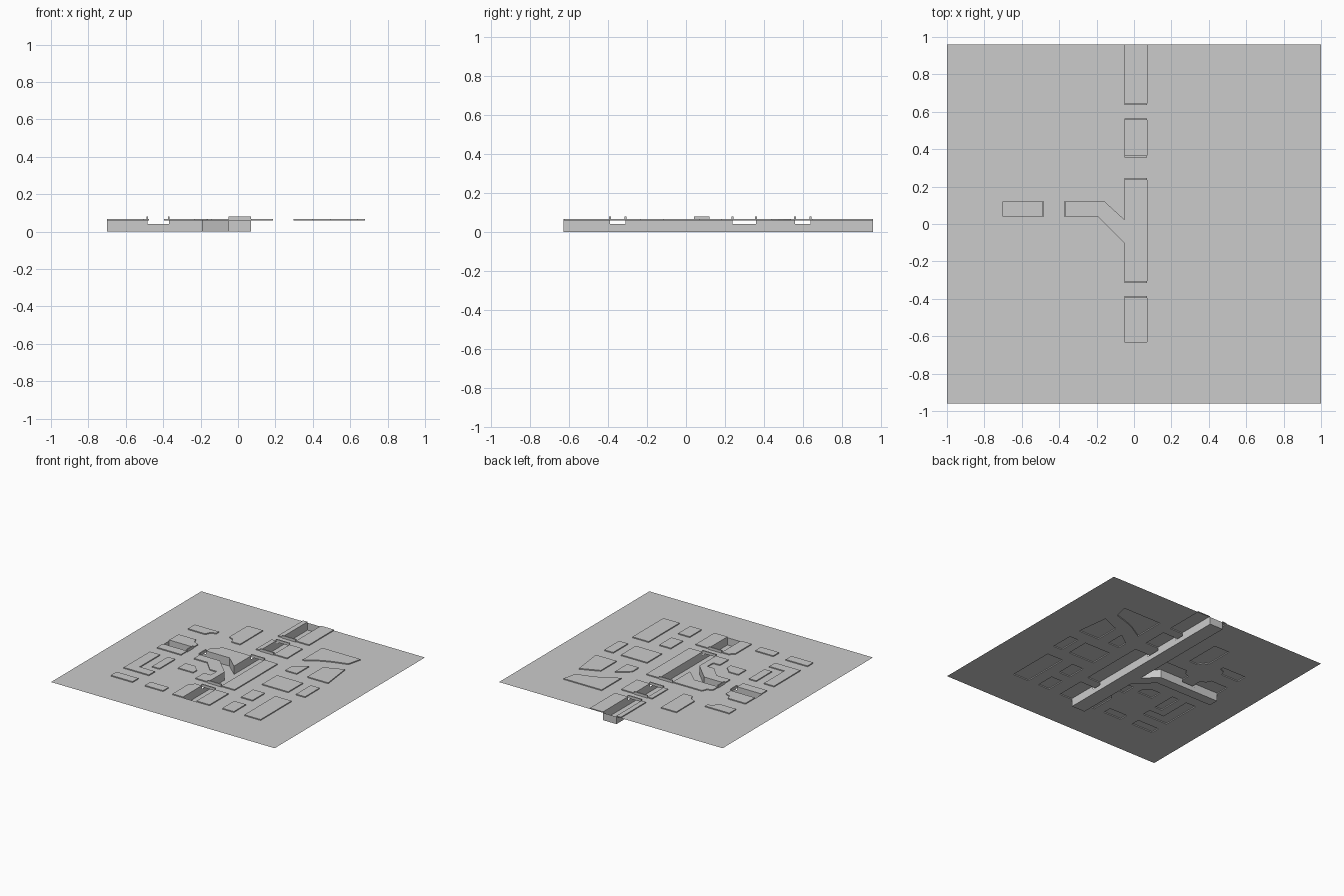
import bpy, bmesh
from mathutils import Vector
from mathutils.geometry import delaunay_2d_cdt

if "Cube" in bpy.data.objects:
    bpy.data.objects.remove(bpy.data.objects["Cube"])

STREET, PAVE, WATER, ARCH = 0.059, 0.067, 0.0, 0.04
CX0, CX1 = -0.05, 0.07            # main canal sides
WY0, WY1 = 0.04, 0.12             # west canal sides
CROSS = [(-0.39, -0.31), (0.24, 0.36), (0.56, 0.64)]   # streets bridging the main canal
WEST_STREET = (-0.485, -0.37)     # street bridging the west canal


def rect(x0, x1, y0, y1):
    return [(x0, y0), (x1, y0), (x1, y1), (x0, y1)]


def arc(sx, sy):
    """Corner cut by the roundabout, from the vertical to the horizontal street."""
    return [(-0.4275 + sx * a, 0.30 + sy * b)
            for a, b in ((0.0575, 0.118), (0.1, 0.1), (0.118, 0.06))]


# canal openings
canals = [rect(CX0, CX1, -0.63, -0.39), rect(CX0, CX1, 0.36, 0.56), rect(CX0, CX1, 0.64, 0.96),
          rect(-0.7, WEST_STREET[0], WY0, WY1),
          [(CX0, -0.31), (CX1, -0.31), (CX1, 0.24), (CX0, 0.24), (CX0, 0.02), (-0.16, WY1),
           (-0.37, WY1), (-0.37, WY0), (-0.19, WY0), (CX0, -0.10)]]
# decks carrying the streets over the canals
bridges = [rect(CX0, CX1, a, b) for a, b in CROSS] + [rect(*WEST_STREET, WY0, WY1)]

# pavement blocks: quays along the main canal
blocks = [rect(CX1, 0.187, a, b) for a, b in ((-0.63, -0.39), (-0.31, 0.24), (0.36, 0.56), (0.64, 0.96))]
blocks += [rect(-0.09, CX0, a, b) for a, b in ((0.36, 0.56), (0.64, 0.96))]
# rectangular blocks
blocks += [rect(*r) for r in (
    (-0.7, -0.485, -0.035, WY0), (-0.54, -0.475, -0.325, -0.125),
    (-0.7, -0.505, -0.625, -0.552), (-0.395, -0.233, -0.625, -0.552),
    (0.297, 0.53, -0.115, 0.073), (0.6, 0.68, -0.115, 0.073),
    (0.297, 0.4, -0.385, -0.23), (0.297, 0.4, -0.625, -0.472), (0.495, 0.64, -0.625, -0.23))]
# blocks around the roundabout
blocks += [
    [(-0.7, 0.36)] + arc(-1, 1)[::-1] + [(-0.485, 0.447), (-0.7, 0.447)],
    [(-0.7, WY1), (-0.485, WY1)] + arc(-1, -1) + [(-0.7, 0.24)],
    arc(1, 1) + [(-0.233, 0.36), (-0.233, 0.652), (-0.37, 0.652)],
    [(-0.37, WY1), (-0.16, WY1), (CX0, 0.02), (CX0, 0.24)] + arc(1, -1)[::-1]]
# irregular western blocks
blocks += [
    [(-0.37, WY0), (-0.37, -0.035), (-0.25, -0.035), (-0.165, -0.125), (-0.103, -0.125),
     (-0.103, -0.2), (-0.163, -0.2), (-0.163, -0.31), (CX0, -0.31), (CX0, -0.10), (-0.19, WY0)],
    [(-0.7, -0.46), (-0.475, -0.46), (-0.475, -0.385), (-0.61, -0.385), (-0.61, -0.125), (-0.7, -0.125)],
    [(-0.37, -0.237), (-0.235, -0.237), (-0.235, -0.19), (-0.285, -0.14), (-0.37, -0.14)],
    [(-0.145, -0.63), (CX0, -0.63), (CX0, -0.39), (-0.108, -0.39), (-0.145, -0.43)]]
# irregular eastern blocks
blocks += [
    [(0.297, 0.40), (0.42, 0.473), (0.495, 0.502), (0.613, 0.537), (0.64, 0.652), (0.297, 0.652)],
    [(0.297, 0.18), (0.4, 0.18), (0.4, 0.335), (0.297, 0.26)],
    [(0.495, 0.18), (0.68, 0.18), (0.647, 0.443), (0.495, 0.38)]]

# split the whole plan into triangles that know their region
polys = [rect(-1, 1, -0.96, 0.96)] + canals + bridges + blocks
pts, faces = [], []
for p in polys:
    faces.append(list(range(len(pts), len(pts) + len(p))))
    pts += [Vector(q) for q in p]
verts, _, tris, _, _, origin = delaunay_2d_cdt(pts, [], faces, 1, 1e-5)
nc, nb = len(canals), len(canals) + len(bridges)


def region(src):
    kinds = {"canal" if 0 < i <= nc else "bridge" if nc < i <= nb else "block" for i in src if i}
    return next((k for k in ("canal", "bridge", "block") if k in kinds), "street")


LEVEL = {"canal": WATER, "bridge": STREET, "block": PAVE, "street": STREET}
kind = [region(s) for s in origin]
side = {(t[i], t[(i + 1) % len(t)]): k for t, k in zip(tris, kind) for i in range(len(t))}


def make(name, quads):
    """Mesh object from a list of coordinate faces."""
    bm = bmesh.new()
    for q in quads:
        bm.faces.new([bm.verts.new(c) for c in q])
    bmesh.ops.remove_doubles(bm, verts=bm.verts, dist=1e-5)
    bmesh.ops.dissolve_limit(bm, angle_limit=0.01, verts=bm.verts, edges=bm.edges)
    me = bpy.data.meshes.new(name)
    bm.to_mesh(me)
    bm.free()
    bpy.context.collection.objects.link(bpy.data.objects.new(name, me))


def wall(a, b, lo, hi):
    return [(*a, lo), (*b, lo), (*b, hi), (*a, hi)]


# horizontal surfaces at their level
parts = {"street": [], "block": [], "canal": []}
for t, k in zip(tris, kind):
    parts["street" if k == "bridge" else k].append([(*verts[i], LEVEL[k]) for i in t])
# vertical walls wherever the level changes
for (i, j), k in list(side.items()):
    n = side.get((j, i), "street")
    a, b = verts[i], verts[j]
    if {k, n} == {"canal", "bridge"}:
        continue                                   # open arch
    if LEVEL[k] > LEVEL[n]:
        parts["canal" if n == "canal" else "block"].append(wall(a, b, LEVEL[n], LEVEL[k]))
    elif (j, i) not in side and LEVEL[k] < LEVEL[n]:
        parts["canal"].append(wall(b, a, LEVEL[k], LEVEL[n]))   # canal end at the map edge
make("street_sheet", parts["street"])
make("pavement_blocks", parts["block"])
make("canal_trench", parts["canal"])

# low channel under each bridge: floor and two side walls
channel = []
for n, p in enumerate(bridges):
    channel.append([(*c, WATER) for c in p])
    sides = ((0, 3), (2, 1)) if n < len(CROSS) else ((1, 0), (3, 2))
    channel += [wall(p[i], p[j], WATER, ARCH) for i, j in sides]
make("bridge_channels", channel)

# railings across both edges of every bridge
T = 0.005


def box(name, x0, x1, y0, y1, z0, z1):
    bm = bmesh.new()
    bmesh.ops.create_cube(bm, size=1)
    for v in bm.verts:
        v.co = (x1 if v.co.x > 0 else x0, y1 if v.co.y > 0 else y0, z1 if v.co.z > 0 else z0)
    me = bpy.data.meshes.new(name)
    bm.to_mesh(me)
    bm.free()
    bpy.context.collection.objects.link(bpy.data.objects.new(name, me))


for y in [y for pair in CROSS for y in pair]:
    box("bridge_railing", CX0, CX1, y - T, y + T, STREET, 0.08)
for x in WEST_STREET:
    box("bridge_railing", x - T, x + T, WY0, WY1, STREET, 0.08)
